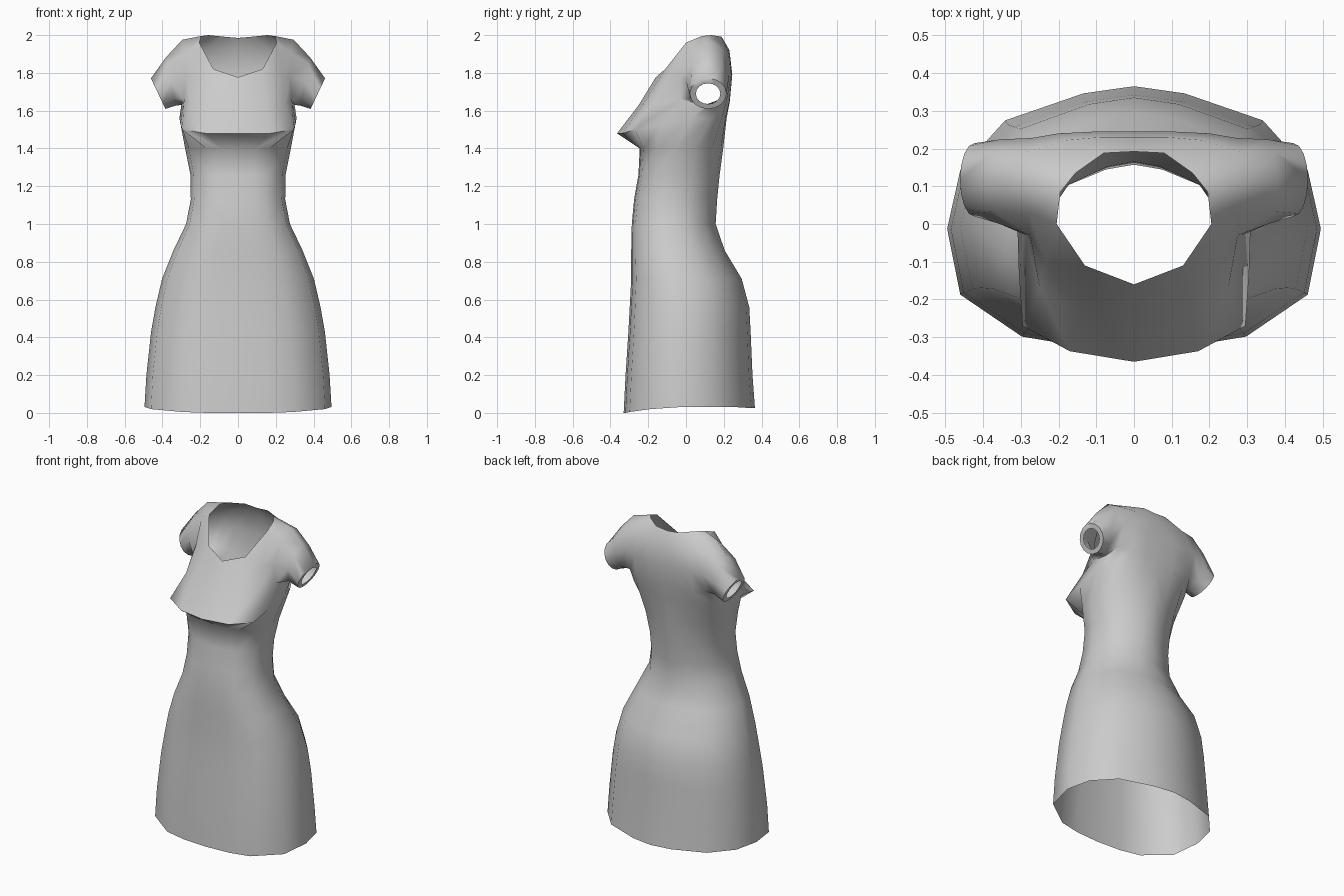
import bpy, bmesh, math
from mathutils import Vector

if "Cube" in bpy.data.objects:
    bpy.data.objects.remove(bpy.data.objects["Cube"])

fabric = bpy.data.materials.new("grey_fabric")
fabric.diffuse_color = (0.6, 0.6, 0.6, 1)
fabric.use_nodes = True
fabric.node_tree.nodes["Principled BSDF"].inputs["Base Color"].default_value = fabric.diffuse_color

bm = bmesh.new()


def verts(points):
    return [bm.verts.new(p) for p in points]


def strip(a, b):
    """Quads between two rows of equal length."""
    for i in range(len(a) - 1):
        bm.faces.new((a[i], a[i + 1], b[i + 1], b[i]))


# Half cross-section from front centre round the side to back centre
SECTION = [(0, -1), (.33, -.97), (.6, -.9), (.93, -.55), (1, 0),
           (.93, .41), (.69, .76), (.27, .95), (0, 1)]


def ring(z, w, front, back):
    mid = (front + back) / 2 - .03
    return verts([(sx * w, mid + sy * ((back - mid) if sy > 0 else (mid - front)), z)
                  for sx, sy in SECTION])


# Skirt and waist: height, half width, front y, back y
LEVELS = [(0, .495, -.33, .365), (.2, .485, -.32, .352), (.43, .46, -.305, .342),
          (.56, .437, -.298, .335), (.71, .402, -.29, .295), (.86, .342, -.29, .205),
          (1.0, .275, -.287, .157), (1.13, .25, -.275, .165), (1.26, .252, -.252, .178),
          (1.4, .28, -.245, .197)]
rows = [ring(*lv) for lv in LEVELS]
for v, dz in zip(rows[0], (0, 0, .005, .02, .032, .032, .03, .025, .025)):
    v.co.z = dz

# Bust ring and armpit ring
rows.append(verts([(0, -.365, 1.48), (.17, -.337, 1.48), (.295, -.27, 1.5),
                   (.305, -.13, 1.53), (.31, .03, 1.56), (.28, .13, 1.56),
                   (.21, .19, 1.56), (.1, .21, 1.56), (0, .215, 1.56)]))
pit = verts([(0, -.25, 1.63), (.15, -.23, 1.63), (.25, -.17, 1.64),
             (.285, -.03, 1.66), (.3, .1, 1.63), (.275, .18, 1.66),
             (.21, .215, 1.65), (.1, .23, 1.65), (0, .232, 1.65)])
rows.append(pit)
for lower, upper in zip(rows, rows[1:]):
    strip(lower, upper)

# Armhole, neckline and yoke points
arm = [pit[4], pit[3]] + verts([(.275, -.03, 1.78), (.28, .03, 1.91), (.295, .11, 1.975),
                                (.285, .19, 1.93), (.27, .228, 1.79)]) + [pit[5]]
neck = verts([(0, -.16, 1.777), (.13, -.11, 1.82), (.205, 0, 1.96), (.195, .085, 1.995),
              (.155, .135, 2.0), (.08, .188, 1.992), (0, .192, 1.985)])
chest = bm.verts.new((.235, -.10, 1.78))
back1 = verts([(.2, .24, 1.79), (.1, .245, 1.79), (0, .245, 1.79)])
back2 = verts([(.18, .222, 1.92), (.09, .23, 1.92), (0, .23, 1.92)])

# Front yoke and shoulder
strip(pit[:4], [neck[0], neck[1], chest, arm[2]])
bm.faces.new((chest, arm[2], arm[3], neck[2]))
bm.faces.new((neck[1], chest, neck[2]))
strip(arm[3:6], neck[2:5])
# Back yoke
strip(pit[5:], [arm[6]] + back1)
strip([arm[6]] + back1, [arm[5]] + back2)
bm.faces.new((arm[5], back2[0], neck[4]))
strip(back2, neck[4:])


# Sleeve loops run bottom, front, top, back in a slanted plane
def loop(n, centre, ry, axis):
    return verts([Vector(centre) + Vector((0, -ry * math.sin(t), 0)) - Vector(axis) * math.cos(t)
                  for t in (2 * math.pi * i / n for i in range(n))])


sleeve = loop(8, (.355, .112, 1.755), .112, (.026, 0, .128))
cuff = loop(16, (.4225, .117, 1.69), .097, (.0385, 0, .081))
hole = loop(16, (.4225, .117, 1.69), .065, (.026, 0, .055))
strip(arm + arm[:1], sleeve + sleeve[:1])
for i in range(8):
    j = 2 * i
    bm.faces.new((sleeve[i], sleeve[(i + 1) % 8], cuff[(j + 2) % 16], cuff[j + 1], cuff[j]))
strip(cuff + cuff[:1], hole + hole[:1])

bmesh.ops.recalc_face_normals(bm, faces=bm.faces)
mesh = bpy.data.meshes.new("dress")
bm.to_mesh(mesh)
bm.free()
mesh.materials.append(fabric)
dress = bpy.data.objects.new("dress", mesh)
bpy.context.collection.objects.link(dress)

# Mirror the half, then smooth all but the cuff rims
bpy.context.view_layer.objects.active = dress
dress.select_set(True)
mirror = dress.modifiers.new("mirror", 'MIRROR')
mirror.merge_threshold = .001
bpy.ops.object.modifier_apply(modifier="mirror")
bpy.ops.object.shade_smooth_by_angle(angle=math.radians(65))
